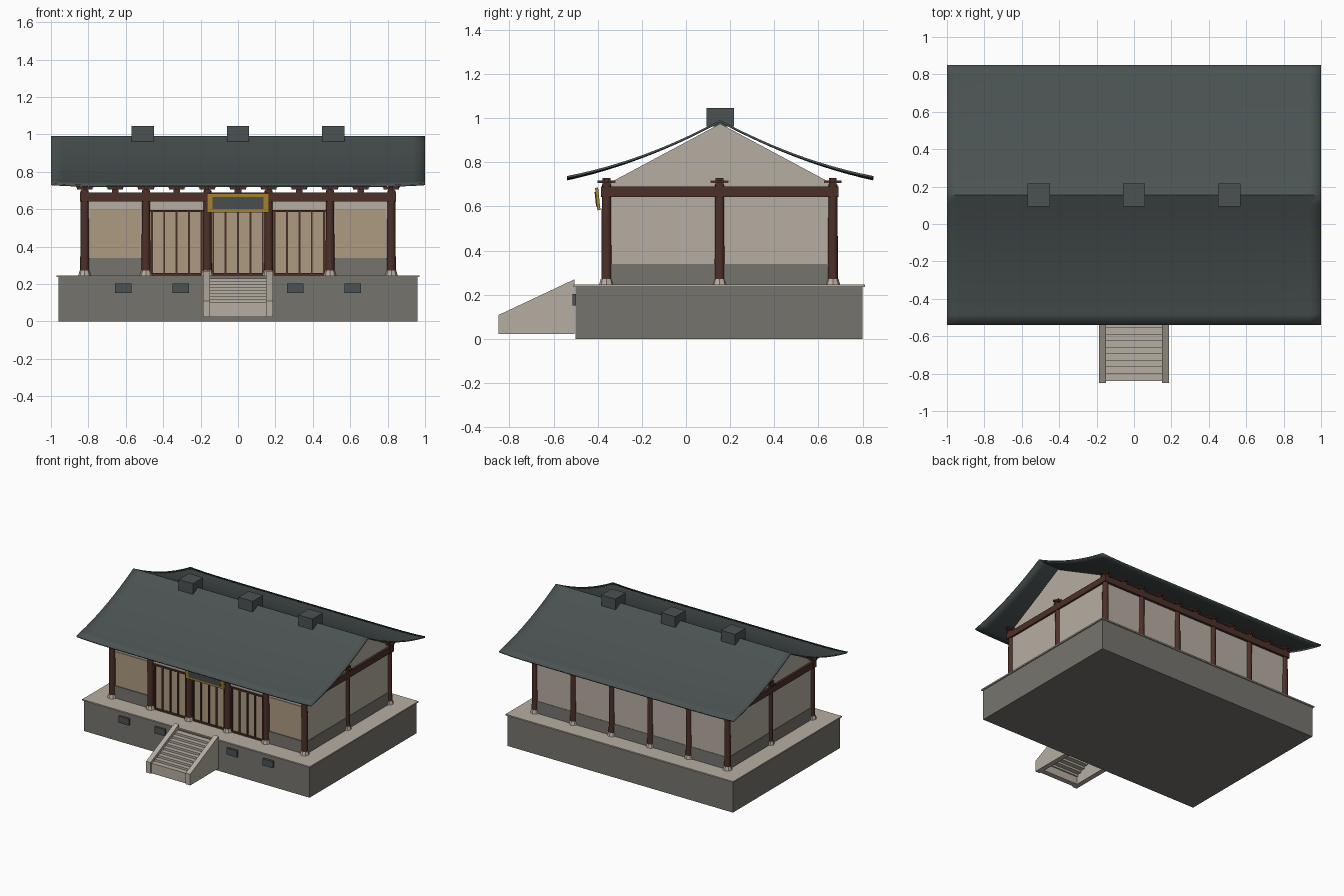
import bpy, bmesh, math
from mathutils import Matrix

if "Cube" in bpy.data.objects:
    bpy.data.objects.remove(bpy.data.objects["Cube"])


def material(name, r, g, b):
    m = bpy.data.materials.new(name)
    m.use_nodes = True
    m.diffuse_color = (r, g, b, 1)
    bsdf = next(n for n in m.node_tree.nodes if n.type == 'BSDF_PRINCIPLED')
    bsdf.inputs["Base Color"].default_value = (r, g, b, 1)
    return m


PLASTER = material("pale plaster", .47, .42, .36)
TAN = material("tan paper", .42, .33, .22)
STONE = material("grey stone", .18, .175, .155)
SLATE = material("slate tile", .07, .085, .085)
WOOD = material("dark wood", .075, .03, .022)
GOLD = material("gold trim", .42, .24, .03)

CY = .155                       # centre line of the hall
FRONT, BACK = -.36, .665        # column rows
COLS = [-.82, -.492, -.164, .164, .492, .82]


def finish(name, bm, mat):
    bmesh.ops.recalc_face_normals(bm, faces=bm.faces)
    me = bpy.data.meshes.new(name)
    bm.to_mesh(me)
    bm.free()
    me.materials.append(mat)
    ob = bpy.data.objects.new(name, me)
    bpy.context.collection.objects.link(ob)
    return ob


def boxes(name, mat, spans):
    """One object from boxes given as (x0, x1, y0, y1, z0, z1)."""
    bm = bmesh.new()
    for x0, x1, y0, y1, z0, z1 in spans:
        mid = Matrix.Translation(((x0 + x1) / 2, (y0 + y1) / 2, (z0 + z1) / 2))
        bmesh.ops.create_cube(bm, size=1, matrix=mid @ Matrix.Diagonal(
            (x1 - x0, y1 - y0, z1 - z0, 1)))
    return finish(name, bm, mat)


def prisms(name, mat, outline, spans):
    """Extrude a (y, z) outline along each x span."""
    bm = bmesh.new()
    for x0, x1 in spans:
        face = bm.faces.new([bm.verts.new((x0, y, z)) for y, z in outline])
        ext = bmesh.ops.extrude_face_region(bm, geom=[face])
        moved = [v for v in ext["geom"] if isinstance(v, bmesh.types.BMVert)]
        bmesh.ops.translate(bm, verts=moved, vec=(x1 - x0, 0, 0))
    return finish(name, bm, mat)


def drums(name, mat, places, r0, r1, z0, z1, sides):
    bm = bmesh.new()
    for x, y in places:
        bmesh.ops.create_cone(bm, cap_ends=True, segments=sides, radius1=r0, radius2=r1,
                              depth=z1 - z0, matrix=Matrix.Translation((x, y, (z0 + z1) / 2)))
    return finish(name, bm, mat)


def smooth(ob):
    bpy.ops.object.select_all(action='DESELECT')
    ob.select_set(True)
    bpy.context.view_layer.objects.active = ob
    bpy.ops.object.shade_smooth_by_angle(angle=math.radians(40))


# Podium, its lip and the front vents
boxes("podium", STONE, [(-.96, .96, -.5, .8, 0, .236)])
boxes("podium_lip", PLASTER, [(-.97, .97, -.51, .81, .236, .246)])
boxes("podium_vents", SLATE, [(x - .044, x + .044, -.515, -.49, .152, .203)
                              for x in (-.613, -.307, .307, .613)])

# Stairs between sloping side walls
prisms("stair_side_walls", PLASTER, [(-.85, .022), (-.85, .108), (-.505, .27), (-.505, .022)],
       [(-.188, -.15), (.15, .188)])
steps = [(-.15, .15, -.84, -.8, .022, .1)]
for i in range(9):
    y, z = -.835 + .035 * i, .1 + .016 * i
    steps.append((-.15, .15, y, y + .045, z - .02, z))
boxes("stair_steps", PLASTER, steps)

# Columns on stone bases
places = [(x, y) for x in COLS for y in (FRONT, BACK)] + [(s * .82, CY - .003) for s in (-1, 1)]
drums("column_bases", PLASTER, places, .034, .026, .246, .272, 8)
smooth(drums("columns", WOOD, places, .024, .021, .262, .7, 16))

# Beams around the top
boxes("beams", WOOD,
      [(-.845, .845, y - .024, y + .024, .642, .69) for y in (FRONT, BACK)]
      + [(x - .022, x + .022, -.385, .69, .642, .69) for x in (-.82, .82)])

# Brackets over the columns and halfway between them
mids = [(a + b) / 2 for a, b in zip(COLS, COLS[1:])]
brackets = []
for x, y in places + [(x, y) for x in mids for y in (FRONT, BACK)]:
    brackets += [(x - .018, x + .018, y - .018, y + .018, .69, .73),
                 (x - .042, x + .042, y - .01, y + .01, .706, .718),
                 (x - .01, x + .01, y - .04, y + .04, .706, .718)]
    if y != CY - .003:
        brackets += [(x + d - .012, x + d + .012, y - .012, y + .012, .716, .728)
                     for d in (-.035, .035)]
boxes("brackets", WOOD, brackets)

# Plaster walls with a grey wainscot
LOW, SILL, TOP = .246, .34, .65
ring = [(-.82, .82, BACK - .012, BACK + .005)] + [
    (s * .82 - .008, s * .82 + .008, FRONT, BACK) for s in (-1, 1)]
ends = [(-.82, -.492), (.492, .82)]
WALL = FRONT + .01
boxes("walls", PLASTER, [w + (SILL, TOP) for w in ring]
      + [(-.82, .82, WALL, WALL + .015, .59, TOP)]
      + [(a, b, WALL, WALL + .015, SILL, .6) for a, b in ends])
boxes("wainscot", STONE, [(a - .003, b + .003, c - .003, d + .003, LOW, SILL)
                          for a, b, c, d in ring]
      + [(a, b, WALL - .012, WALL + .015, LOW, SILL) for a, b in ends])
boxes("front_panels", TAN, [(a + .03, b - .03, WALL - .005, WALL, SILL, .6) for a, b in ends])

# Folding doors in the three middle bays
boxes("door_panels", TAN, [(-.492, .492, WALL, WALL + .012, LOW, .59)])
frames = []
for a, b in zip(COLS[1:4], COLS[2:5]):
    lo, hi = a + .032, b - .032
    for i in range(5):
        x = lo + (hi - lo) * i / 4
        frames.append((x - .005, x + .005, WALL - .008, WALL + .004, LOW, .59))
    frames += [(a, b, WALL - .01, WALL + .004, z, z + .012) for z in (LOW, .584)]
boxes("door_frames", WOOD, frames)

# Gable ends
prisms("gables", PLASTER, [(CY - .5, .7), (CY - .48, .718), (CY, .975), (CY + .48, .718),
                           (CY + .5, .7), (CY + .5, .688), (CY - .5, .688)],
       [(-.825, -.805), (.805, .825)])

# Leaning name board, left blank
board = boxes("sign_frame", GOLD, [(-.165, .165, -.007, .007, -.051, .051)])
face = boxes("sign_face", SLATE, [(-.137, .137, -.011, -.004, -.033, .033)])
for ob in (board, face):
    ob.location = (0, -.4, .634)
    ob.rotation_euler.x = math.radians(6)

# Sweeping roof: concave slopes with gently raised corners
NX, NY, HALF = 32, 24, .695
bm = bmesh.new()
grid = []
for i in range(NX + 1):
    x = 2 * i / NX - 1
    row = []
    for j in range(NY + 1):
        t = 2 * j / NY - 1
        d = abs(t) * HALF
        z = .992 - .54 * d + .23 * d * d + .01 * abs(x) ** 8 * t * t
        row.append(bm.verts.new((x, CY + t * HALF, z)))
    grid.append(row)
for r0, r1 in zip(grid, grid[1:]):
    for j in range(NY):
        bm.faces.new((r0[j], r1[j], r1[j + 1], r0[j + 1]))
roof = finish("roof", bm, SLATE)
if roof.data.polygons[0].normal.z < 0:
    roof.data.flip_normals()
solid = roof.modifiers.new("thickness", 'SOLIDIFY')
solid.thickness = .01
solid.offset = -1
smooth(roof)

# Ridge blocks
boxes("ridge_blocks", SLATE, [(x - .06, x + .06, CY - .062, CY + .062, .962, 1.045)
                              for x in (-.51, 0, .51)])
